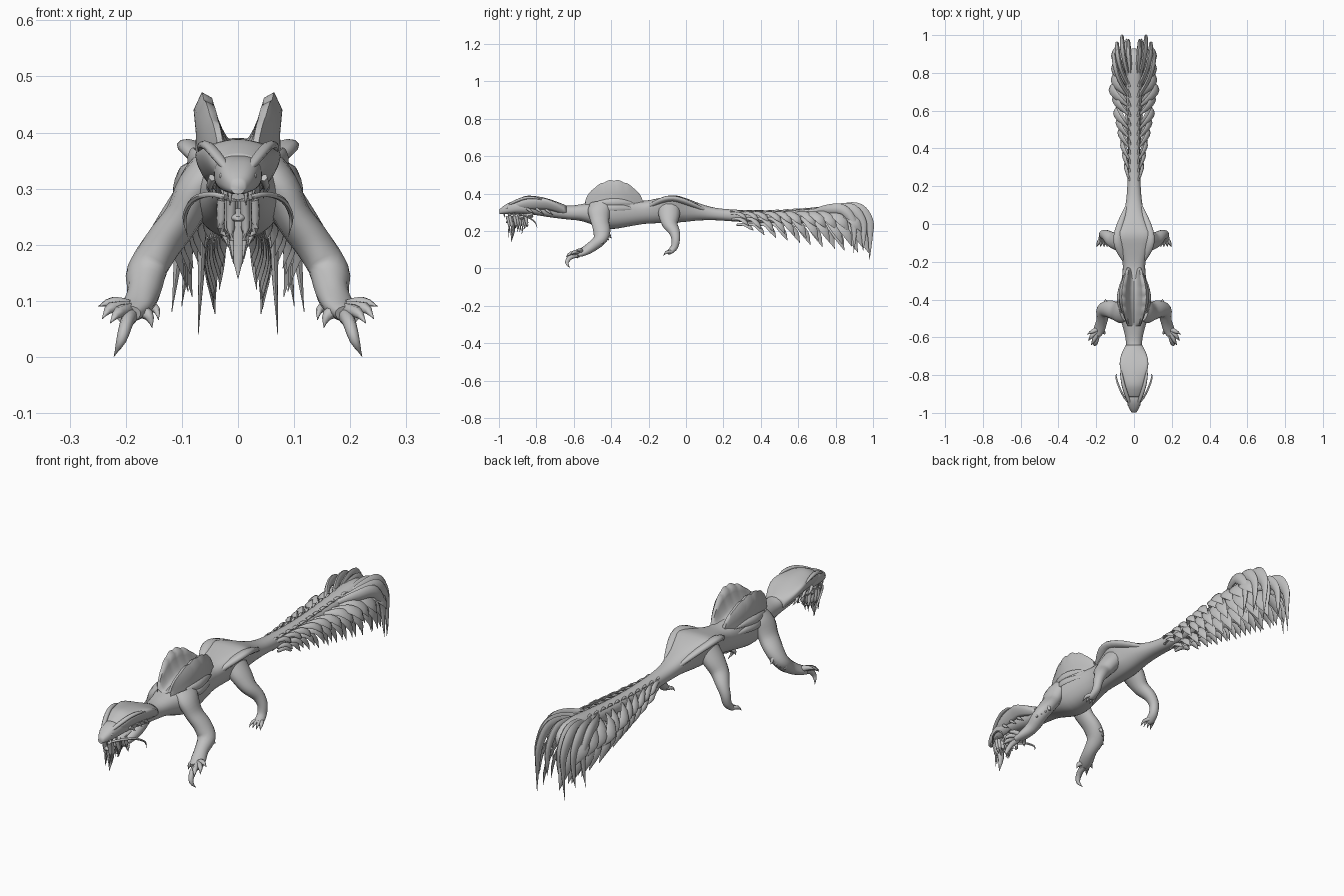
import bpy, bmesh, math, random
from mathutils import Vector
random.seed(4)

grey = bpy.data.materials.new("hide_grey")
grey.diffuse_color = (0.53, 0.53, 0.53, 1)


def finish(name, bm, angle=60):
    bmesh.ops.recalc_face_normals(bm, faces=bm.faces)
    me = bpy.data.meshes.new(name)
    bm.to_mesh(me)
    bm.free()
    ob = bpy.data.objects.new(name, me)
    bpy.context.collection.objects.link(ob)
    me.materials.append(grey)
    bpy.ops.object.select_all(action='DESELECT')
    ob.select_set(True)
    bpy.context.view_layer.objects.active = ob
    bpy.ops.object.shade_smooth_by_angle(angle=math.radians(angle))
    return ob


def smooth_path(pts, sub):
    """Catmull-Rom resampling of tuples of any length."""
    out, n = [], len(pts)
    for i in range(n - 1):
        p = [pts[max(0, min(n - 1, i + k))] for k in (-1, 0, 1, 2)]
        for s in range(sub):
            t = s / sub
            out.append([0.5 * (2 * b + (c - a) * t + (2*a - 5*b + 4*c - d) * t*t
                               + (3*b - a - 3*c + d) * t**3) for a, b, c, d in zip(*p)])
    return out + [list(pts[-1])]


def skin(bm, rings, caps=True, closed=True):
    vs = [[bm.verts.new(p) for p in r] for r in rings]
    n = len(vs[0])
    for a, b in zip(vs, vs[1:]):
        for j in range(n if closed else n - 1):
            k = (j + 1) % n
            bm.faces.new((a[j], a[k], b[k], b[j]))
    if caps:
        bm.faces.new(vs[0])
        bm.faces.new(vs[-1])


def tube(bm, pts, up=(0, 0, 1), n=8, sub=3, sides=(1, -1)):
    """Sweep an ellipse along points (x, y, z, half_width, half_thickness)."""
    path = smooth_path(pts, sub)
    for s in sides:
        rings = []
        for i, q in enumerate(path):
            a, b = path[max(0, i - 1)], path[min(len(path) - 1, i + 1)]
            t = (Vector(b[:3]) - Vector(a[:3])).normalized()
            side = t.cross(Vector(up)).normalized()
            nor = side.cross(t)
            ring = []
            for j in range(n):
                g = 2 * math.pi * j / n
                p = Vector(q[:3]) + side * math.cos(g) * max(q[3], .0006) \
                    + nor * math.sin(g) * max(q[4], .0006)
                ring.append((p.x * s, p.y, p.z))
            rings.append(ring)
        skin(bm, rings)


def spike(bm, a, m, b, r, sides=(1, -1), up=(0.1, 0, 1)):
    """Pointed claw or strand through three points."""
    tube(bm, [(*a, r, r), (*m, r * .75, r * .75), (*b, 0, 0)], up, 6, 3, sides)


# Body from head to tail end: y, z centre, half width, half height, top flare, squareness
body = [(-.998, .302, .012, .012, 0, .85), (-.975, .312, .026, .022, 0, .8), (-.94, .322, .037, .031, 0, .75),
        (-.9, .326, .043, .034, 0, .8),
        (-.82, .325, .042, .038, 0, .85), (-.72, .312, .042, .04, 0, .85), (-.63, .298, .042, .037, 0, .9),
        (-.56, .298, .055, .045, 0, .9), (-.48, .293, .078, .066, .05, .85), (-.4, .29, .08, .08, .1, .85),
        (-.3, .297, .066, .072, .1, .85), (-.22, .3, .058, .062, .2, .85), (-.13, .31, .07, .068, .42, .65),
        (-.06, .317, .075, .073, .52, .55), (0, .312, .063, .063, .37, .65), (.07, .302, .05, .046, .15, .85),
        (.16, .29, .038, .033, 0, .9), (.3, .28, .032, .032, 0, .9), (.5, .275, .035, .037, 0, .9),
        (.7, .285, .042, .042, 0, .9), (.82, .295, .044, .044, 0, .9), (.89, .29, .034, .038, 0, .9),
        (.93, .275, .012, .015, 0, .9)]
rings = []
for y, zc, w, h, f, e in smooth_path(body, 3):
    ring = []
    for j in range(32):
        a = 2 * math.pi * j / 32
        c, s = math.cos(a), math.sin(a)
        x = w * math.copysign(abs(c) ** e, c) * (1 + f * s)
        ring.append((x, y, zc + h * math.copysign(abs(s) ** e, s)))
    rings.append(ring)
bm = bmesh.new()
skin(bm, rings)
finish("body", bm)

# Hood over the head and neck, with lifted side rims: y, half width, centre z, half height, lift
hood = [(-.915, .036, .338, .022, .002), (-.89, .047, .34, .034, .006), (-.85, .057, .345, .043, .012),
        (-.79, .068, .342, .042, .02), (-.74, .076, .335, .038, .024), (-.69, .067, .322, .034, .016),
        (-.64, .044, .308, .028, 0)]
rings = [[(w * math.sin(a), y, zc + h * math.cos(a) + lift * abs(math.sin(a)) ** 3)
          for a in [math.radians(-140 + 280 * j / 24) for j in range(25)]]
         for y, w, zc, h, lift in smooth_path(hood, 3)]
bm = bmesh.new()
skin(bm, rings, False, False)
ob = finish("hood", bm)
ob.modifiers.new("thickness", 'SOLIDIFY').thickness = 0.005

# Brow horns, lower jaw, fangs, whiskers
bm = bmesh.new()
tube(bm, [(.016, -.962, .33, .006, .005), (.034, -.92, .354, .01, .008), (.054, -.86, .376, .01, .008),
          (.066, -.8, .376, .007, .006), (.07, -.76, .362, 0, 0)])
for y, z in ((-.85, .31), (-.8, .31), (-.75, .305)):
    spike(bm, (.045, y, z + .01), (.05, y + .02, z - .005), (.045, y + .04, z - .022), .008)
finish("brow_horns", bm)
bm = bmesh.new()
tube(bm, [(0, -.82, .288, .034, .016), (0, -.89, .268, .03, .014), (0, -.945, .25, .018, .009),
          (0, -.962, .247, .006, .004)], n=10, sides=(1,))
finish("lower_jaw", bm)
bm = bmesh.new()
for x, y in ((.014, -.972), (.022, -.945), (.026, -.92)):
    spike(bm, (x, y, .298), (x, y, .285), (x, y + .004, .27), .005)
finish("fangs", bm)
bm = bmesh.new()
tube(bm, [(.022, -.95, .285, .005, .005), (.05, -.92, .29, .005, .005), (.08, -.86, .28, .005, .005),
          (.095, -.81, .25, .004, .004), (.09, -.795, .215, 0, 0)], n=6)
finish("whiskers", bm)

# Eyes
bm = bmesh.new()
for s in (1, -1):
    r = bmesh.ops.create_uvsphere(bm, u_segments=10, v_segments=6, radius=.006)
    bmesh.ops.translate(bm, verts=r['verts'], vec=(s * .028, -.957, .323))
finish("eyes", bm)

# Beard strands below the jaw
bm = bmesh.new()
for i in range(9):
    x = .006 + .024 * random.random()
    y = -.955 + .012 * i
    tip = .15 + 1.1 * x + .03 * random.random() + .003 * i
    spike(bm, (x, y, .28), (x * 1.1, y + .01, .23), (x * .7, y + .005, tip), .01)
tube(bm, [(0, -.93, .26, .022, .01), (0, -.925, .2, .016, .01), (0, -.935, .14, 0, 0)], (0, 1, 0), sides=(1,))
finish("beard", bm)

# Paired shoulder crests: hollow inner slope, thick scalloped rim, steep outer side
rings = []
N = 36
for i in range(N + 1):
    t = i / N
    k = math.sin(math.pi * t)
    y = -.54 + .31 * t
    zt = .355 + .112 * k ** .6 + .007 * abs(math.sin(t * math.pi * 6)) * k
    z0 = .345 + .035 * k
    xi, xt = .025 + .022 * k, .034 + .031 * k
    ring = [(xi * v ** .75, y, z0 + (zt - .01 * k - z0) * v ** 1.6) for v in [m / 6 for m in range(7)]]
    ring += [(xt, y, zt), (xt + .014 * k, y + .004, z0 + (zt - z0) * .68),
             (xt + .01 * k, y, z0 + (zt - z0) * .2), (xt + .012 * k, y, z0 - .05)]
    rings.append(ring)
bm = bmesh.new()
for s in (1, -1):
    skin(bm, [[(x * s, y, z) for x, y, z in r] for r in rings], False, False)
finish("shoulder_crests", bm, 60)

# Flank plumes lying flat behind the shoulders, and hip ridges
bm = bmesh.new()
for i in range(2):
    z = .35 - .03 * i
    tube(bm, [(.068, -.47, z, .01, .005), (.084, -.4, z + .006, .018, .006),
              (.074, -.33, z + .004, .014, .005), (.056, -.27, z - .005, 0, 0)], (1, 0, .2))
finish("flank_plumes", bm)
bm = bmesh.new()
tube(bm, [(.045, -.2, .33, .012, .012), (.073, -.13, .362, .026, .015), (.084, -.07, .373, .026, .015),
          (.064, .01, .35, .022, .014), (.03, .11, .308, .008, .008)], (-.25, 0, 1), n=10)
finish("hip_ridges", bm)

# Front legs with hand, fingers and claws
bm = bmesh.new()
tube(bm, [(.05, -.46, .335, .058, .035), (.072, -.465, .305, .06, .036), (.098, -.46, .25, .05, .033),
          (.135, -.45, .2, .046, .034), (.162, -.46, .155, .039, .033), (.168, -.505, .115, .03, .029),
          (.182, -.55, .088, .031, .021), (.195, -.585, .075, .024, .015)], (0.3, 0, 1), 14, 4)
finish("front_legs", bm)
bm = bmesh.new()
for m, b in (((.222, -.57, .098), (.249, -.585, .09)), ((.225, -.595, .088), (.242, -.62, .068)),
             ((.212, -.615, .08), (.228, -.642, .06)), ((.16, -.575, .075), (.153, -.58, .052))):
    spike(bm, (.185, -.555, .085), m, b, .014)
tube(bm, [(.19, -.57, .075, .016, .014), (.198, -.615, .062, .014, .012),
          (.208, -.637, .03, .01, .009), (.221, -.62, .001, 0, 0)], (1, 0, .2))
finish("front_claws", bm)
bm = bmesh.new()
for i in range(4):
    spike(bm, (.145 + .008 * i, -.44 - .01 * i, .19 - .012 * i),
          (.15 + .012 * i, -.415 - .013 * i, .178 - .012 * i),
          (.152 + .014 * i, -.398 - .014 * i, .16 - .01 * i), .017)
finish("elbow_tufts", bm)

# Hind legs with toes
bm = bmesh.new()
tube(bm, [(.045, -.09, .32, .06, .045), (.078, -.09, .28, .056, .04), (.112, -.085, .235, .042, .034),
          (.143, -.062, .195, .03, .027), (.162, -.055, .155, .023, .022), (.166, -.062, .115, .02, .019),
          (.168, -.085, .09, .02, .014), (.168, -.1, .082, .014, .01)], (0.3, 0, 1), 14, 4)
finish("hind_legs", bm)
bm = bmesh.new()
for dx in (-.022, -.008, .008, .024):
    spike(bm, (.168 + dx * .4, -.08, .09), (.168 + dx, -.105, .085), (.168 + dx * 1.2, -.122, .066), .01)
finish("hind_toes", bm)

# Tail feathers: rows of broad curved blades, spreading and drooping toward the end
bm = bmesh.new()
for i in range(11):
    q = i / 10
    y = .25 + .56 * q
    L = .07 + .055 * q
    spread = min(1, .12 + 1.25 * q) * (1 - .2 * max(0, q - .7) / .3)
    for row in range(3):
        yy = y + .018 * row + random.uniform(-.008, .008)
        out = (.01 + .084 * spread) * (1, .85, .4)[row] * random.uniform(.92, 1.06)
        z = .292 - .03 * row
        drop = (.03 + .07 * q, .035 + .12 * q ** .8, .03 + .125 * q ** .7)[row]
        x0, w = (.026, .028, .014)[row], .012 + .018 * q
        tube(bm, [(x0, yy - .02, z, .006, .005), (x0 + out * .65, yy + L * .3, z + .002, w * .85, .006),
                  (x0 + out, yy + L * .75, z - drop * .45, w, .006),
                  (x0 + out * .85, yy + L * 1.02, z - drop, 0, 0)], (.8, 0, .7))
finish("tail_feathers", bm)

# Small spines along the tail top
bm = bmesh.new()
for i in range(11):
    y = .22 + .05 * i
    z = .306 + .024 * max(0, (y - .4) / .4)
    spike(bm, (.02, y, z - .006), (.025, y + .02, z), (.03, y + .045, z - .004), .007)
finish("tail_spines", bm)

# Large drooping plumes at the tail end
bm = bmesh.new()
for x, yt, ztip, w in ((.028, .965, .12, .024), (.06, .985, .04, .03), (.085, .95, .09, .027),
                       (.1, .9, .08, .024)):
    tube(bm, [(.02, yt - .23, .3, .012, .01), (x * .75, yt - .14, .318, w, .012),
              (x, yt - .06, .314, w * 1.1, .013), (x * 1.05, yt - .008, .25, w * .85, .011),
              (x * 1.08, yt, .17, w * .45, .007), (x * 1.18, yt - .004, ztip, 0, 0)], (1, 0, .15), 8, 4)
finish("tail_plumes", bm)
